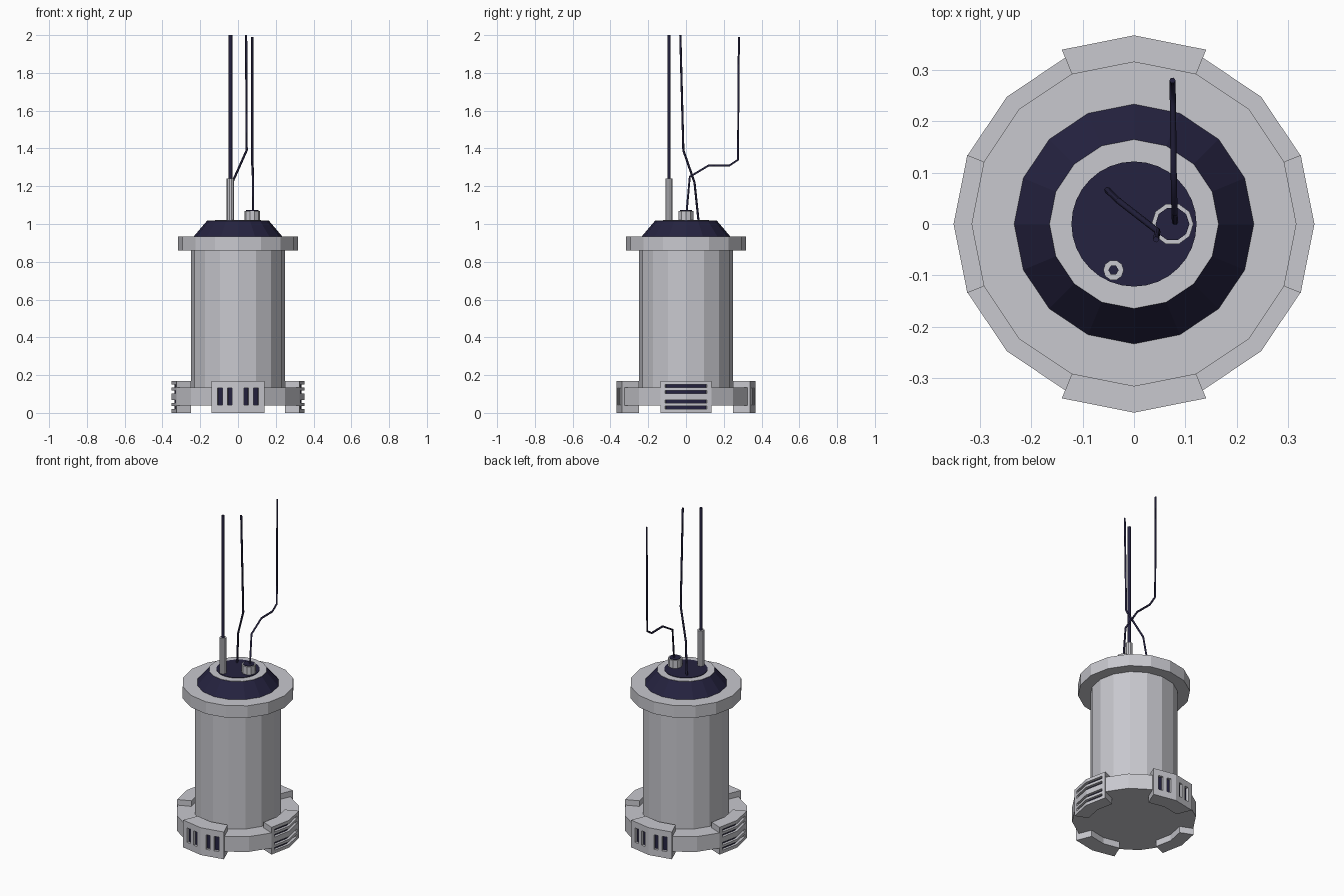
import bpy, bmesh, math
from mathutils import Vector

if "Cube" in bpy.data.objects:
    bpy.data.objects.remove(bpy.data.objects["Cube"])


def material(name, rgb):
    m = bpy.data.materials.new(name)
    m.diffuse_color = (*rgb, 1)
    m.use_nodes = True
    m.node_tree.nodes["Principled BSDF"].inputs["Base Color"].default_value = m.diffuse_color
    return m


GREY = material("light grey metal", (0.58, 0.58, 0.62))
NAVY = material("dark navy", (0.018, 0.016, 0.05))
STEP = math.tau / 16


def finish(name, bm, mat):
    bmesh.ops.recalc_face_normals(bm, faces=bm.faces)
    me = bpy.data.meshes.new(name)
    bm.to_mesh(me)
    bm.free()
    me.materials.append(mat)
    ob = bpy.data.objects.new(name, me)
    bpy.context.collection.objects.link(ob)
    return ob


def lathe(name, profile, mat, n=16, at=(0, 0)):
    """Flat-sided solid of revolution from (radius, z) pairs."""
    bm = bmesh.new()
    rings = [[bm.verts.new((at[0] + r * math.cos(i * math.tau / n),
                            at[1] + r * math.sin(i * math.tau / n), z))
              for i in range(n)] for r, z in profile]
    for a, b in zip(rings, rings[1:]):
        for i in range(n):
            j = (i + 1) % n
            bm.faces.new((a[i], a[j], b[j], b[i]))
    bm.faces.new(rings[0])
    bm.faces.new(rings[-1])
    return finish(name, bm, mat)


def add_wedge(bm, angle, fracs, r0, r1, z0, z1):
    """Block following the 16-sided outline; fracs run -1..1 over two facets."""
    def corner(r, f):
        p = Vector((math.cos(angle), math.sin(angle))) * r
        b = angle + math.copysign(STEP, f)
        return p.lerp(Vector((math.cos(b), math.sin(b))) * r, abs(f))
    outline = [corner(r1, f) for f in fracs] + [corner(r0, f) for f in reversed(fracs)]
    lo = [bm.verts.new((p.x, p.y, z0)) for p in outline]
    hi = [bm.verts.new((p.x, p.y, z1)) for p in outline]
    bm.faces.new(lo)
    bm.faces.new(hi)
    for i in range(len(lo)):
        j = (i + 1) % len(lo)
        bm.faces.new((lo[i], lo[j], hi[j], hi[i]))


def wedges(name, mat, specs):
    bm = bmesh.new()
    for s in specs:
        add_wedge(bm, *s)
    return finish(name, bm, mat)


def wire(name, points, radius):
    cu = bpy.data.curves.new(name, 'CURVE')
    cu.dimensions = '3D'
    cu.bevel_depth = radius
    cu.bevel_resolution = 1
    cu.use_fill_caps = True
    sp = cu.splines.new('POLY')
    sp.points.add(len(points) - 1)
    for p, co in zip(sp.points, points):
        p.co = (*co, 1)
    cu.materials.append(NAVY)
    ob = bpy.data.objects.new(name, cu)
    bpy.context.collection.objects.link(ob)
    bpy.ops.object.select_all(action='DESELECT')
    ob.select_set(True)
    bpy.context.view_layer.objects.active = ob
    bpy.ops.object.convert(target='MESH')


# Canister body, flange and collar
lathe("base_core", [(0.30, 0.04), (0.30, 0.135)], GREY)
lathe("body", [(0.248, 0.13), (0.248, 0.865)], GREY)
lathe("top_flange", [(0.317, 0.86), (0.317, 0.935)], GREY)
lathe("collar", [(0.238, 0.93), (0.165, 1.016)], NAVY)
lathe("collar_rim", [(0.165, 1.012), (0.165, 1.018)], GREY)
lathe("lid_disc", [(0.122, 1.014), (0.122, 1.021)], NAVY, 32)

# Base ring segments between the vent blocks
wedges("base_ring", GREY, [(math.pi / 4 + k * math.pi / 2, (-1, 0, 1), 0.28, 0.351, 0.04, 0.135)
                           for k in range(4)])

# Four vent blocks: horizontal slots left and right, vertical slots front and back
FULL = (-1, 0, 1)
for k, side in enumerate(("right", "back", "left", "front")):
    a = k * math.pi / 2
    r = 0.352 if k % 2 == 0 else 0.368
    block = wedges(side + "_vent_block", GREY, [(a, FULL, 0.27, r, 0.0, 0.17)])
    inner, outer = r - 0.03, r + 0.02
    if k % 2 == 0:
        cuts = [(a, (-0.83, 0, 0.83), inner, outer, z - 0.008, z + 0.008)
                for z in (0.028, 0.06, 0.11, 0.142)]
    else:
        cuts = [(a, f, inner, outer, 0.042, 0.132)
                for f in ((-0.78, -0.58), (-0.4, -0.22), (0.22, 0.4), (0.58, 0.78))]
    cutter = wedges(side + "_slot_cutter", GREY, cuts)
    cutter.hide_render = True
    cutter.hide_set(True)
    mod = block.modifiers.new("slots", 'BOOLEAN')
    mod.operation = 'DIFFERENCE'
    mod.solver = 'EXACT'
    mod.object = cutter
    # Dark panel seen through the slots
    wedges(side + "_slot_panel", NAVY,
           [(a, (-0.9, 0, 0.9), r - 0.022, r - 0.016, 0.015, 0.155)])

# Cable sleeve and socket on the lid
lathe("cable_sleeve", [(0.02, 1.01), (0.02, 1.24)], GREY, 10, (-0.04, -0.09))
lathe("socket", [(0.041, 1.01), (0.041, 1.07)], GREY, 10, (0.075, 0))
lathe("socket_cap", [(0.033, 1.06), (0.033, 1.073)], NAVY, 10, (0.075, 0))

# Wires
wire("thick_cable", [(-0.04, -0.09, 1.2), (-0.04, -0.09, 2.0)], 0.01)
wire("socket_wire", [(0.08, 0.003, 1.06), (0.079, 0.02, 1.25), (0.077, 0.12, 1.31),
                     (0.076, 0.23, 1.31), (0.075, 0.275, 1.34), (0.075, 0.28, 1.99)], 0.006)
wire("loose_wire", [(-0.053, 0.067, 1.01), (-0.03, 0.045, 1.22),
                    (0.046, -0.014, 1.39), (0.043, -0.03, 2.0)], 0.006)
